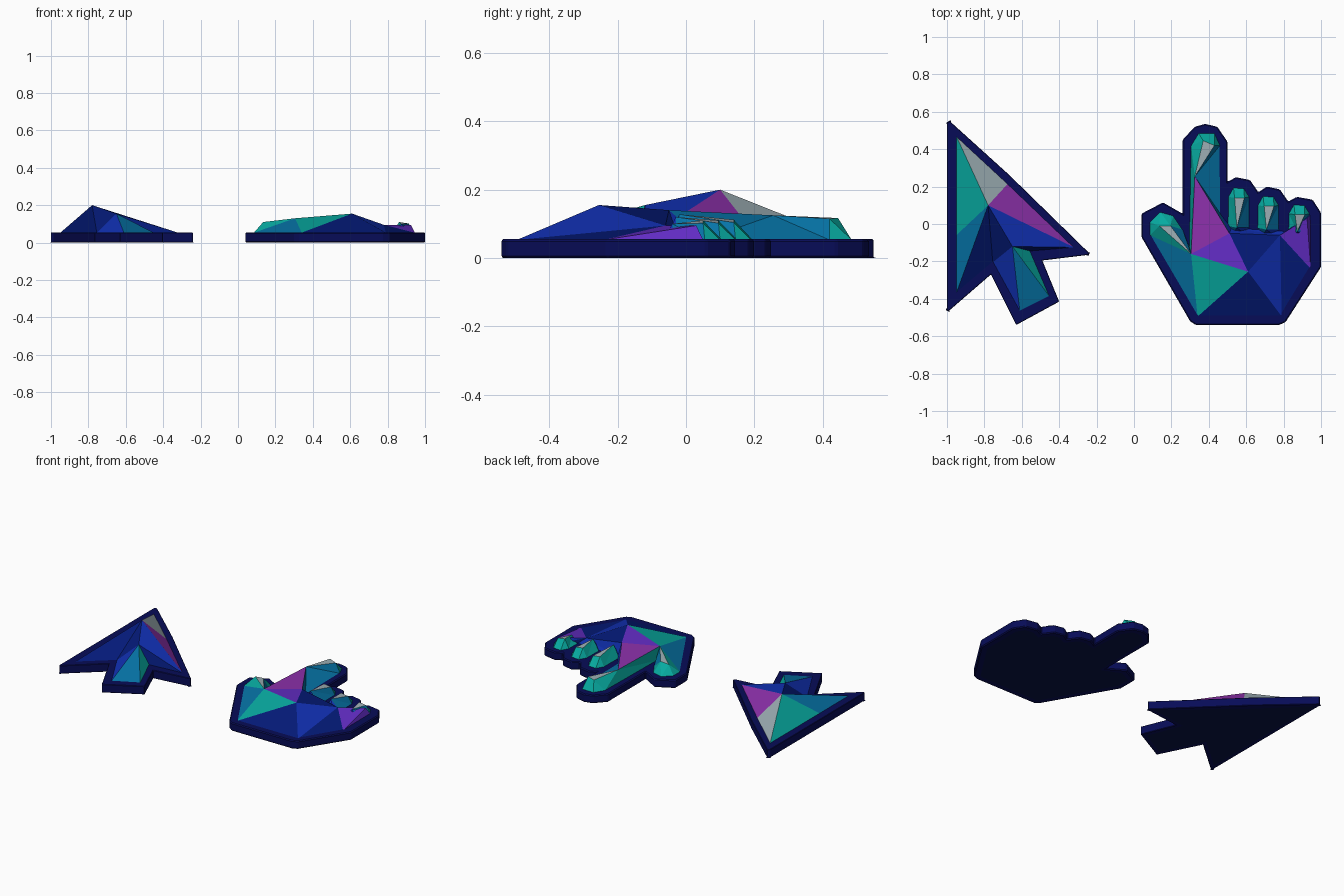
import bpy, bmesh

if "Cube" in bpy.data.objects:
    bpy.data.objects.remove(bpy.data.objects["Cube"])

Z = 0.055  # top of the base plates

def lin(c):
    return tuple((v / 255) ** 2.2 for v in c) + (1.0,)

COLORS = {
    "navy": (16, 20, 88), "under": (16, 26, 72), "dark": (12, 32, 120), "blue": (24, 52, 180),
    "cyan": (14, 115, 165), "teal": (16, 170, 160), "purple": (140, 52, 170),
    "violet": (98, 48, 195), "grey": (155, 172, 178),
}
MATS = {}
for key, rgb in COLORS.items():
    MATS[key] = bpy.data.materials.new(key)
    MATS[key].diffuse_color = lin(rgb)
NAMES = list(COLORS)

def finish(name, bm):
    me = bpy.data.meshes.new(name)
    bm.to_mesh(me)
    bm.free()
    for n in NAMES:
        me.materials.append(MATS[n])
    ob = bpy.data.objects.new(name, me)
    bpy.context.collection.objects.link(ob)
    return ob

def plate(name, outline):
    """Extruded outline with a darker inner panel underneath."""
    bm = bmesh.new()
    face = bm.faces.new([bm.verts.new((x, y, 0)) for x, y in outline])
    res = bmesh.ops.extrude_face_region(bm, geom=[face], use_keep_orig=True)
    for v in res["geom"]:
        if isinstance(v, bmesh.types.BMVert):
            v.co.z = Z
    bmesh.ops.recalc_face_normals(bm, faces=bm.faces[:])
    bottom = min((f for f in bm.faces if len(f.verts) > 4),
                 key=lambda f: f.calc_center_median().z)
    bmesh.ops.inset_region(bm, faces=[bottom], thickness=0.04)
    bottom.material_index = NAMES.index("under")
    ob = finish(name, bm)
    mod = ob.modifiers.new("edge", "BEVEL")
    mod.width = 0.006
    mod.segments = 1
    mod.limit_method = "ANGLE"
    return ob

def crystal(name, pts, facets):
    """Faceted shell: facets are given as letters of named points, by colour."""
    bm = bmesh.new()
    vs = {k: bm.verts.new((p[0], p[1], p[2] if len(p) > 2 else Z - 0.002))
          for k, p in pts.items()}
    for color, words in facets.items():
        for w in words.split():
            f = bm.faces.new([vs[c] for c in w])
            f.material_index = NAMES.index(color)
            f.normal_update()
            if f.normal.z < 0:
                f.normal_flip()
    return finish(name, bm)

# Arrow pointer
plate("arrow_base", [(-1, .54), (-.985, .55), (-.67, .265), (-.24, -.155), (-.245, -.165),
                     (-.49, -.195), (-.40, -.415), (-.63, -.54), (-.765, -.27),
                     (-.99, -.465), (-1, -.46)])
crystal("arrow_crystal", {
    "A": (-.95, .47), "B": (-.675, .215), "C": (-.32, -.125), "D": (-.555, -.145),
    "E": (-.45, -.39), "F": (-.61, -.47), "G": (-.755, -.205), "H": (-.95, -.37),
    "I": (-.95, -.06), "P": (-.78, .10, .2), "R": (-.65, -.12, .155)},
    {"grey": "PAB", "purple": "PBC", "blue": "PCR RFG", "dark": "RCD PRG PGH",
     "teal": "RDE PIA", "cyan": "REF PHI"})

# Hand pointer
plate("hand_base", [(.04, .055), (.155, .115), (.26, .055), (.26, .45), (.325, .52), (.38, .535),
                    (.445, .52), (.50, .44), (.50, .225), (.545, .25), (.62, .235), (.665, .17),
                    (.71, .2), (.78, .185), (.825, .12), (.87, .145), (.955, .13), (1, .06),
                    (1, -.23), (.81, -.525), (.775, -.54), (.33, -.54), (.30, -.52), (.04, -.07)])
crystal("hand_crystal", {
    "a": (.34, -.495), "b": (.79, -.495), "c": (.945, -.24), "k": (.943, .05),
    "e": (.085, -.06), "t": (.085, .01), "u": (.14, .065), "v": (.21, .045), "m": (.295, -.12),
    "w": (.26, -.03), "n": (.305, .42), "o": (.345, .485), "p": (.43, .485), "q": (.46, .42),
    "r": (.465, .05), "g": (.52, -.02), "h": (.83, -.04),
    "P": (.61, -.255, .155), "Q": (.305, -.16, .13), "R": (.51, -.05, .14),
    "S": (.78, -.06, .095), "V": (.925, .03, .095), "T": (.135, -.01, .11),
    "U": (.195, -.01, .115), "F": (.325, .255, .125), "G": (.37, .445, .117),
    "H": (.43, .42, .115)},
    {"purple": "FQR", "violet": "QRP ScV ckV", "grey": "FHG TQU",
     "cyan": "FRr Frq FqH Qae UwQ wmQ", "dark": "Pab bcS PRS",
     "blue": "PbS Rrg RgS gSh Shk SkV",
     "teal": "Hqp HpG Gpo Gon FGn Fnm FmQ QPa QeT Tet Ttu TuU Uuv Uvw"})

# Folded finger crystals: centre x, back y, tip y, back height, tip height
for name, x, y0, y1, zb, zt in [("middle_finger", .56, -.05, .195, .128, .112),
                                ("ring_finger", .718, -.06, .15, .12, .11),
                                ("little_finger", .883, -.07, .105, .10, .11)]:
    crystal(name, {
        "a": (x - .03, y0), "b": (x - .058, y0 + .04), "c": (x - .056, y1 - .05),
        "d": (x - .028, y1), "e": (x + .028, y1 - .005), "f": (x + .056, y1 - .05),
        "g": (x + .058, y0 + .03), "h": (x + .03, y0),
        "A": (x - .022, y1 - .055, zt), "B": (x + .03, y1 - .055, zt - .008),
        "C": (x - .01, y0 + .03, zb)},
        {"grey": "ABC", "teal": "Cbc CcA Acd AdB Bde Bef", "cyan": "Cab BfC Cfg", "blue": "Cgh Cha"})

for m in bpy.data.materials:
    if m.users and not m.is_grease_pencil:
        m.use_nodes = True
        m.node_tree.nodes["Principled BSDF"].inputs["Base Color"].default_value = m.diffuse_color
